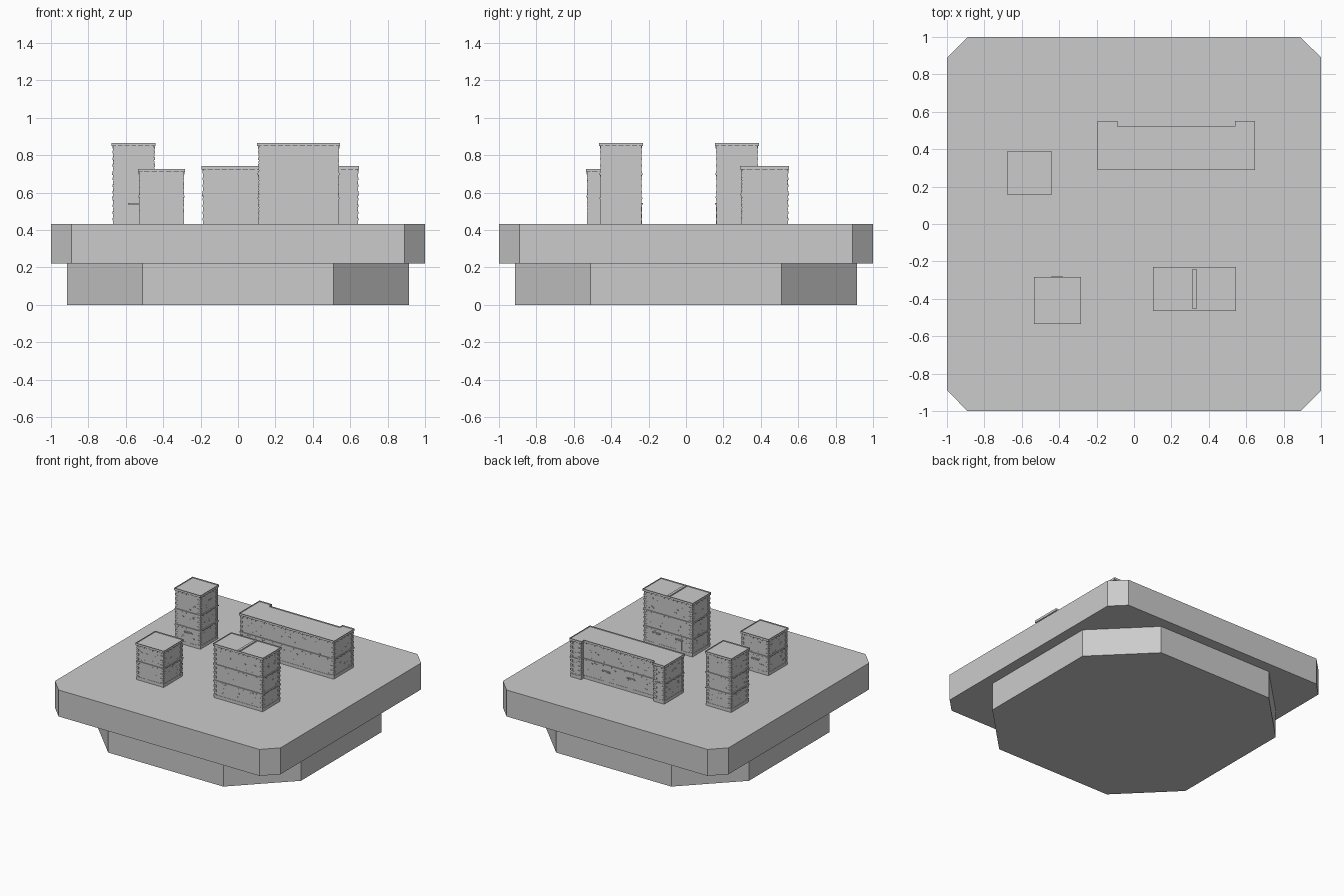
import bpy, bmesh, random
from mathutils import Vector

random.seed(4)
if "Cube" in bpy.data.objects:
    bpy.data.objects.remove(bpy.data.objects["Cube"], do_unlink=True)

stone = bpy.data.materials.new("stone grey")
stone.use_nodes = True
GREY = (0.6, 0.6, 0.6, 1)
stone.diffuse_color = GREY
stone.node_tree.nodes["Principled BSDF"].inputs["Base Color"].default_value = GREY


def finish(name, bm):
    bmesh.ops.recalc_face_normals(bm, faces=bm.faces)
    mesh = bpy.data.meshes.new(name)
    bm.to_mesh(mesh)
    bm.free()
    mesh.materials.append(stone)
    obj = bpy.data.objects.new(name, mesh)
    bpy.context.collection.objects.link(obj)
    return obj


def prism(bm, pts, z0, z1):
    """Upright prism over a counter-clockwise outline; returns its top face."""
    low = [bm.verts.new((p[0], p[1], z0)) for p in pts]
    high = [bm.verts.new((p[0], p[1], z1)) for p in pts]
    bm.faces.new(low[::-1])
    for i in range(len(pts)):
        j = (i + 1) % len(pts)
        bm.faces.new((low[i], low[j], high[j], high[i]))
    return bm.faces.new(high)


def box(bm, a, b, z0, z1):
    x0, x1 = sorted((a[0], b[0]))
    y0, y1 = sorted((a[1], b[1]))
    return prism(bm, [(x0, y0), (x1, y0), (x1, y1), (x0, y1)], z0, z1)


def rect(x0, x1, y0, y1):
    return [Vector(p) for p in ((x0, y0), (x1, y0), (x1, y1), (x0, y1))]


def edges(pts):
    """Start, end, direction and outward normal of each side."""
    for p, q in zip(pts, pts[1:] + pts[:1]):
        t = (q - p).normalized()
        yield p, q, t, Vector((t.y, -t.x))


def shrink(pts, d):
    normals = [e[3] for e in edges(pts)]
    return [p - d * (normals[i - 1] + normals[i]) for i, p in enumerate(pts)]


def octagon(half, flat):
    return [(half, -flat), (half, flat), (flat, half), (-flat, half),
            (-half, flat), (-half, -flat), (-flat, -half), (flat, -half)]


# Stepped base
for name, half, flat, z0, z1 in (("lower_base", 0.915, 0.51, 0, 0.22),
                                 ("upper_base", 1.0, 0.89, 0.22, 0.432)):
    bm = bmesh.new()
    prism(bm, octagon(half, flat), z0, z1)
    finish(name, bm)

GROUND = 0.432


def on_wall(bm, p, t, n, s0, s1, z0, z1, out):
    box(bm, p + t * s0 - n * 0.004, p + t * s1 + n * out, z0, z1)


def building(name, outline, top, bands, doors=()):
    walls = shrink(outline, 0.009)

    # Walls and plinth
    bm = bmesh.new()
    prism(bm, walls, GROUND, top - 0.012)
    prism(bm, shrink(outline, 0.007), GROUND, GROUND + 0.025)
    finish(name + "_walls", bm)

    # Floor bands
    bm = bmesh.new()
    for z in bands:
        prism(bm, shrink(outline, 0.002), z - 0.005, z + 0.004)
    finish(name + "_bands", bm)

    # Roof with a raised rim
    bm = bmesh.new()
    roof = prism(bm, outline, top - 0.018, top)
    bmesh.ops.inset_individual(bm, faces=[roof], thickness=0.012)
    low = bmesh.ops.extrude_discrete_faces(bm, faces=[roof])["faces"][0]
    bmesh.ops.translate(bm, verts=low.verts, vec=(0, 0, -0.009))
    finish(name + "_roof", bm)

    # Corner stones, alternating long and short
    bm = bmesh.new()
    sides = list(edges(walls))
    for i, p in enumerate(walls):
        before, after = sides[i - 1], sides[i]
        if before[2].cross(after[2]) < 0:
            continue
        z, k = GROUND, 0
        while z < top - 0.03:
            a, b = (0.026, 0.016) if k % 2 else (0.016, 0.026)
            out = 0.004 if k % 2 else 0.002
            box(bm, p + out * (before[3] + after[3]),
                p - before[2] * a + after[2] * b, z, z + 0.014)
            z += 0.018
            k += 1
    finish(name + "_corner_stones", bm)

    # Brackets under the rim and bands, and scattered raised stones
    brackets, stones = bmesh.new(), bmesh.new()
    for p, q, t, n in sides:
        length = (q - p).length
        count = max(1, round(length / 0.038))
        if length < 0.05:
            continue
        for i in range(count):
            s = length * (i + 0.5) / count
            on_wall(brackets, p, t, n, s - 0.005, s + 0.005, top - 0.03, top - 0.016, 0.005)
            for z in bands:
                on_wall(brackets, p, t, n, s - 0.004, s + 0.004, z - 0.013, z - 0.003, 0.003)
        for i in range(int(length * 60)):
            s = random.uniform(0.03, length - 0.05)
            z = random.uniform(GROUND + 0.03, top - 0.05)
            on_wall(stones, p, t, n, s, s + random.uniform(0.008, 0.018), z, z + 0.007, 0.002)
    finish(name + "_brackets", brackets)
    finish(name + "_raised_stones", stones)

    # Doors with a canopy: side index and distance along that side
    if doors:
        bm = bmesh.new()
        for side, s in doors:
            p, q, t, n = sides[side]
            on_wall(bm, p, t, n, s - 0.022, s + 0.022, GROUND, 0.53, 0.003)
            on_wall(bm, p, t, n, s - 0.032, s + 0.032, 0.535, 0.543, 0.01)
        finish(name + "_doors", bm)


# Four buildings
building("tall_tower", rect(-0.675, -0.44, 0.155, 0.39), 0.866, (0.575, 0.70), [(0, 0.11)])
building("low_tower", rect(-0.535, -0.283, -0.535, -0.283), 0.727, (0.58,), [(2, 0.12)])
building("twin_block", rect(0.102, 0.546, -0.465, -0.23), 0.866, (0.57, 0.70),
         [(2, 0.11), (2, 0.31)])
long_outline = [Vector(p) for p in (
    (-0.195, 0.29), (0.648, 0.29), (0.648, 0.552), (0.54, 0.552),
    (0.54, 0.52), (-0.087, 0.52), (-0.087, 0.552), (-0.195, 0.552))]
building("long_hall", long_outline, 0.742, (0.59,), [(4, 0.2), (4, 0.42)])

# Rim dividing the two halves of the twin block roof
bm = bmesh.new()
box(bm, (0.314, -0.455), (0.334, -0.24), 0.85, 0.866)
finish("twin_block_roof_divider", bm)
